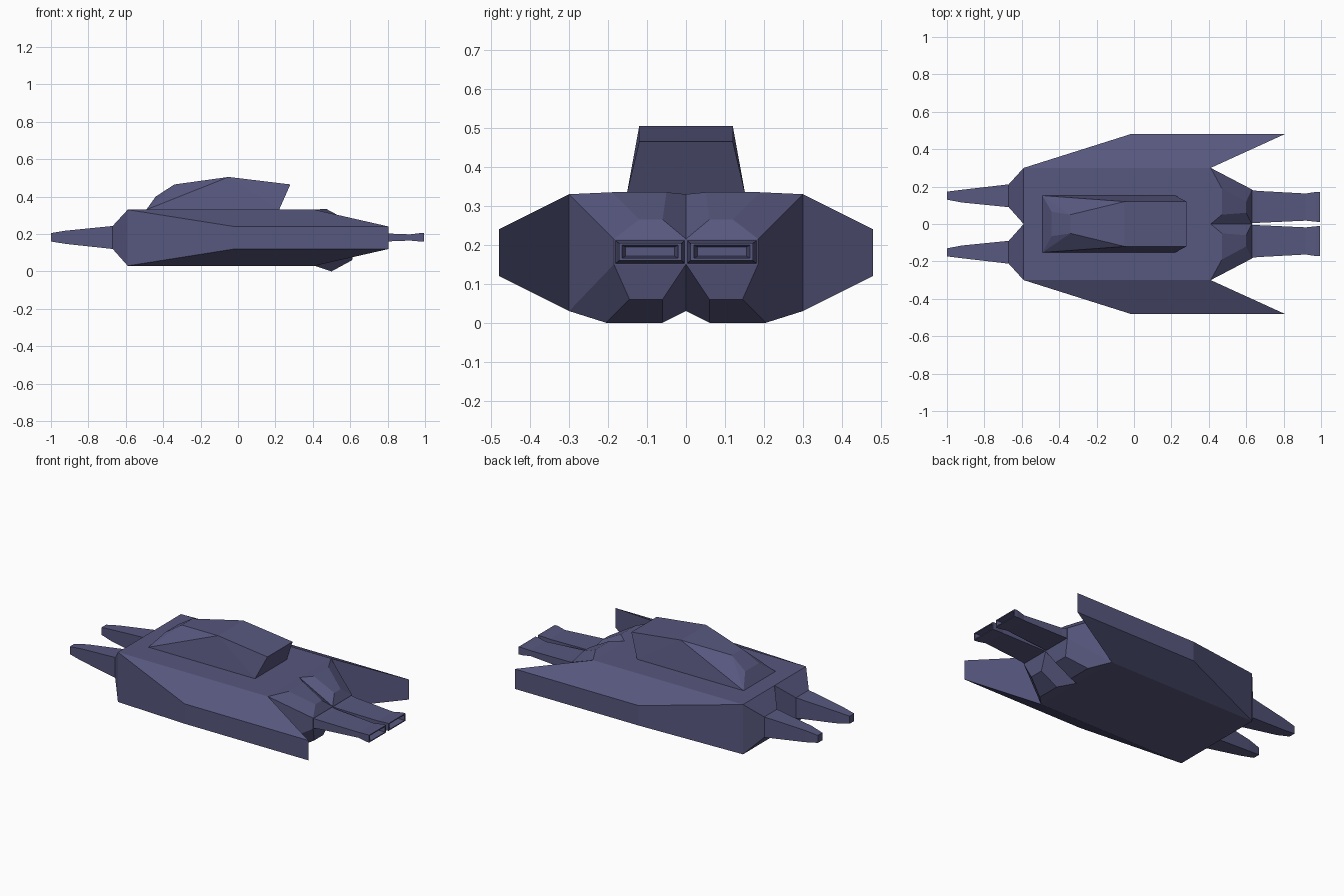
import bpy, bmesh

if "Cube" in bpy.data.objects:
    bpy.data.objects.remove(bpy.data.objects["Cube"])

paint = bpy.data.materials.new("slate violet")
paint.diffuse_color = (0.095, 0.095, 0.21, 1)
paint.use_nodes = True
paint.node_tree.nodes["Principled BSDF"].inputs["Base Color"].default_value = paint.diffuse_color


def build(name, polys, mirror=True):
    """Make an object from polygons, reflected across y = 0 and welded."""
    bm = bmesh.new()
    for s in ((1, -1) if mirror else (1,)):
        for poly in polys:
            bm.faces.new([bm.verts.new((x, s * y, z)) for x, y, z in poly])
    bmesh.ops.remove_doubles(bm, verts=bm.verts, dist=0.0005)
    bmesh.ops.recalc_face_normals(bm, faces=bm.faces)
    me = bpy.data.meshes.new(name)
    bm.to_mesh(me)
    bm.free()
    me.materials.append(paint)
    ob = bpy.data.objects.new(name, me)
    bpy.context.collection.objects.link(ob)
    return ob


def rect(x, y0, y1, z0, z1):
    return [(x, y0, z0), (x, y1, z0), (x, y1, z1), (x, y0, z1)]


def bridge(a, b):
    """Quads joining two matching closed rings."""
    n = len(a)
    return [[a[i], a[(i + 1) % n], b[(i + 1) % n], b[i]] for i in range(n)]


def loft(rings):
    polys = [rings[0], rings[-1]]
    for a, b in zip(rings, rings[1:]):
        polys += bridge(a, b)
    return polys


# Hull with swept side wings and a tapered, bulging tail
front = rect(-0.59, 0, 0.30, 0.03, 0.33)
back = rect(0.41, 0, 0.30, 0.03, 0.33)
tail = rect(0.63, 0, 0.185, 0.15, 0.215)
wing = [(-0.59, 0.30), (-0.02, 0.48), (0.805, 0.48), (0.41, 0.30)]
upper = [(x, y, 0.33 if y < 0.4 else 0.24) for x, y in wing]
lower = [(x, y, 0.03 if y < 0.4 else 0.12) for x, y in wing]
hull = [front, tail, upper, lower]
hull += [[front[i], front[i + 1], back[i + 1], back[i]] for i in (0, 2)]
hull += [[lower[i], lower[i + 1], upper[i + 1], upper[i]] for i in range(3)]
hull.append([back[1], back[2], tail[2], tail[1]])
top_bulge = [(0.47, 0.05, 0.335), (0.47, 0.19, 0.335),
             (0.60, 0.12, 0.265), (0.60, 0.06, 0.265)]
low_bulge = [(0.50, 0.06, 0.0), (0.50, 0.205, 0.0),
             (0.61, 0.145, 0.06), (0.61, 0.06, 0.06)]
for i, j, bulge in ((3, 2, top_bulge), (0, 1, low_bulge)):
    hull += bridge([back[i], back[j], tail[j], tail[i]], bulge) + [bulge]
# rear edge of each wing
hull.append([lower[2], lower[3], upper[3], upper[2]])
build("hull", hull)

# Twin front prongs
build("front_prongs", loft([
    front,
    rect(-0.67, 0.09, 0.212, 0.12, 0.243),
    rect(-0.92, 0.115, 0.183, 0.147, 0.218),
    rect(-1.0, 0.13, 0.173, 0.16, 0.205)]))

# Twin flat exhausts with recessed ends
build("exhausts", loft([
    rect(0.62, 0.003, 0.183, 0.152, 0.213),
    rect(0.66, 0.006, 0.177, 0.155, 0.208),
    rect(0.92, 0.018, 0.163, 0.165, 0.198),
    rect(0.975, 0.012, 0.172, 0.16, 0.205),
    rect(0.995, 0.012, 0.172, 0.16, 0.205),
    rect(0.995, 0.02, 0.164, 0.166, 0.199),
    rect(0.95, 0.03, 0.155, 0.171, 0.194)]))

# Faceted cabin: windshield, cheeks, sides, roof and overhanging back
base_f, base_b = (-0.49, 0.152, 0.33), (0.22, 0.152, 0.33)
nose, brow = (-0.44, 0.065, 0.40), (-0.34, 0.05, 0.465)
peak, end = (-0.05, 0.12, 0.505), (0.28, 0.12, 0.465)


def mid(p):
    return (p[0], 0, p[2])


strip = [base_f, nose, brow, peak, end, base_b, base_f]
cabin = [[a, b, mid(b), mid(a)] for a, b in zip(strip, strip[1:])]
cabin += [[base_f, nose, brow], [base_f, brow, peak],
          [base_f, peak, base_b], [peak, end, base_b]]
build("cabin", cabin)
